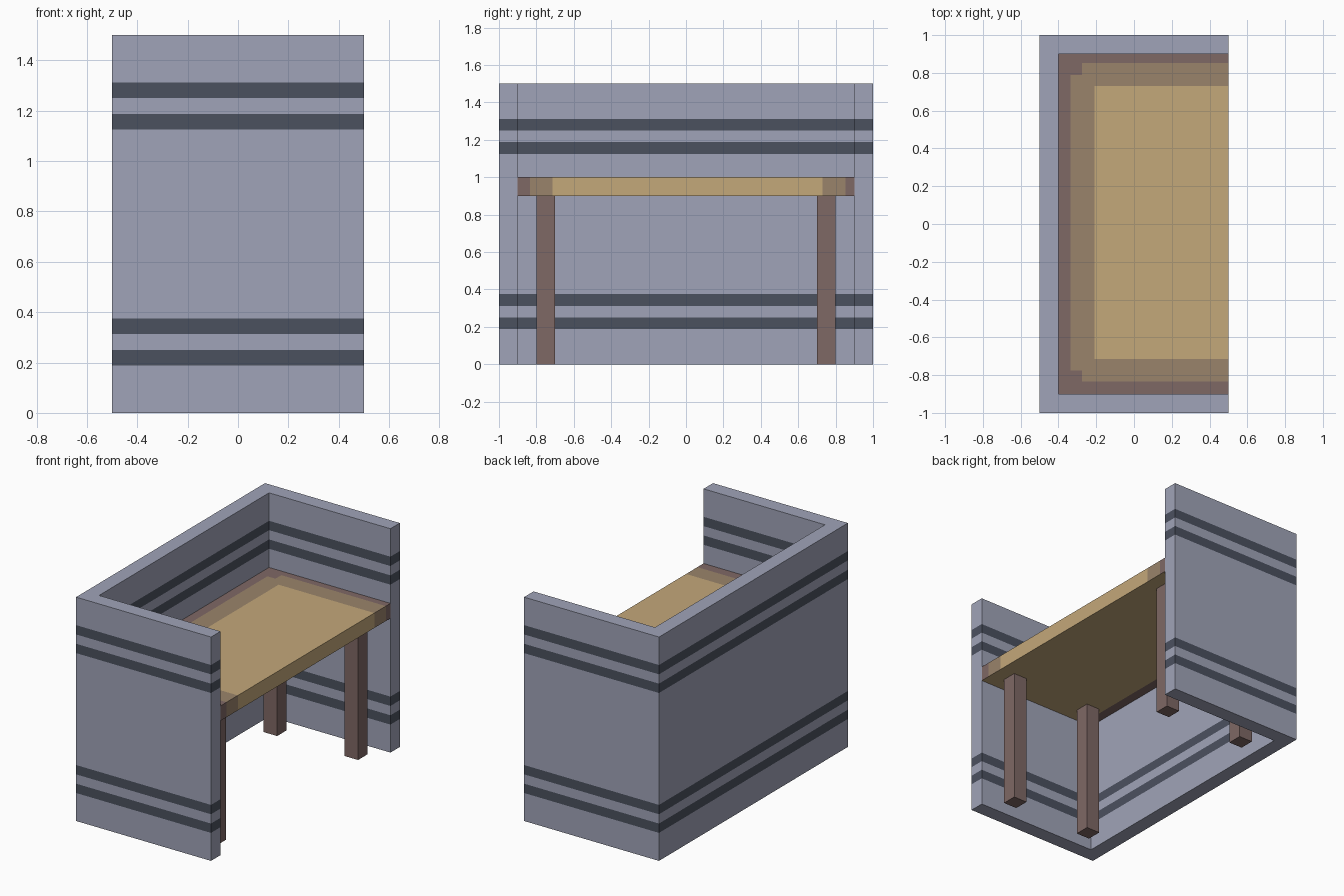
import bpy, bmesh
from mathutils import Vector

if "Cube" in bpy.data.objects:
    bpy.data.objects.remove(bpy.data.objects["Cube"])


def material(name, rgb):
    def lin(c):
        c /= 255
        return c / 12.92 if c <= 0.04045 else ((c + 0.055) / 1.055) ** 2.4
    m = bpy.data.materials.new(name)
    m.diffuse_color = (*[lin(c) for c in rgb], 1)
    m.use_nodes = True
    m.node_tree.nodes["Principled BSDF"].inputs["Base Color"].default_value = m.diffuse_color
    return m


grey = material("panel grey", (160, 164, 184))
slate = material("stripe slate", (75, 81, 95))
tan = material("tan wood", (196, 168, 122))
mid = material("mid brown wood", (154, 132, 107))
brown = material("dark brown wood", (127, 104, 101))


def box(name, lo, hi, mats, cuts=(), rule=None):
    """Box from corner to corner, sliced at (axis, value) cuts, coloured by a rule."""
    bm = bmesh.new()
    bmesh.ops.create_cube(bm, size=1)
    lo, hi = Vector(lo), Vector(hi)
    for v in bm.verts:
        v.co = (lo + hi) / 2 + v.co * (hi - lo)
    for axis, value in cuts:
        n = Vector((0, 0, 0))
        n[axis] = 1
        bmesh.ops.bisect_plane(bm, geom=bm.verts[:] + bm.edges[:] + bm.faces[:],
                               plane_co=n * value, plane_no=n)
    bm.normal_update()
    if rule:
        for f in bm.faces:
            f.material_index = rule(f.calc_center_median(), f.normal)
    me = bpy.data.meshes.new(name)
    bm.to_mesh(me)
    bm.free()
    for m in mats:
        me.materials.append(m)
    ob = bpy.data.objects.new(name, me)
    bpy.context.collection.objects.link(ob)
    return ob


# Striped wall panels: a back and two sides
stripes = [(0.1875, 0.25), (0.3125, 0.375), (1.125, 1.1875), (1.25, 1.3125)]
stripe_cuts = [(2, z) for band in stripes for z in band]


def stripe_rule(c, n):
    return int(abs(n.z) < 0.5 and any(a < c.z < b for a, b in stripes))


box("back_panel", (-0.5, -0.9, 0), (-0.4, 0.9, 1.5), [grey, slate], stripe_cuts, stripe_rule)
for name, y in (("left_side_panel", -1), ("right_side_panel", 0.9)):
    box(name, (-0.5, y, 0), (0.5, y + 0.1, 1.5), [grey, slate], stripe_cuts, stripe_rule)

# Table top with a stepped wood border
top_cuts = [(0, x) for x in (-0.335, -0.275, -0.21)]
top_cuts += [(1, y) for y in (-0.835, -0.775, -0.715, 0.73, 0.79, 0.852)]


def top_rule(c, n):
    if n.z < -0.5:                      # underside: dark strip along the back
        return 2 if c.x < -0.335 else 0
    if c.x > -0.21 and -0.715 < c.y < 0.73:
        return 0
    edge = c.x < -0.335 or not -0.835 < c.y < 0.852
    corner = c.x < -0.275 and not -0.775 < c.y < 0.79
    return 2 if edge or corner else 1


box("table_top", (-0.4, -0.9, 0.9), (0.5, 0.9, 1.0), [tan, mid, brown], top_cuts, top_rule)

# Four legs
for xn, x in (("back", -0.3), ("front", 0.3)):
    for yn, y in (("left", -0.8), ("right", 0.7)):
        box(f"{xn}_{yn}_leg", (x, y, 0), (x + 0.1, y + 0.1, 0.9), [brown])
